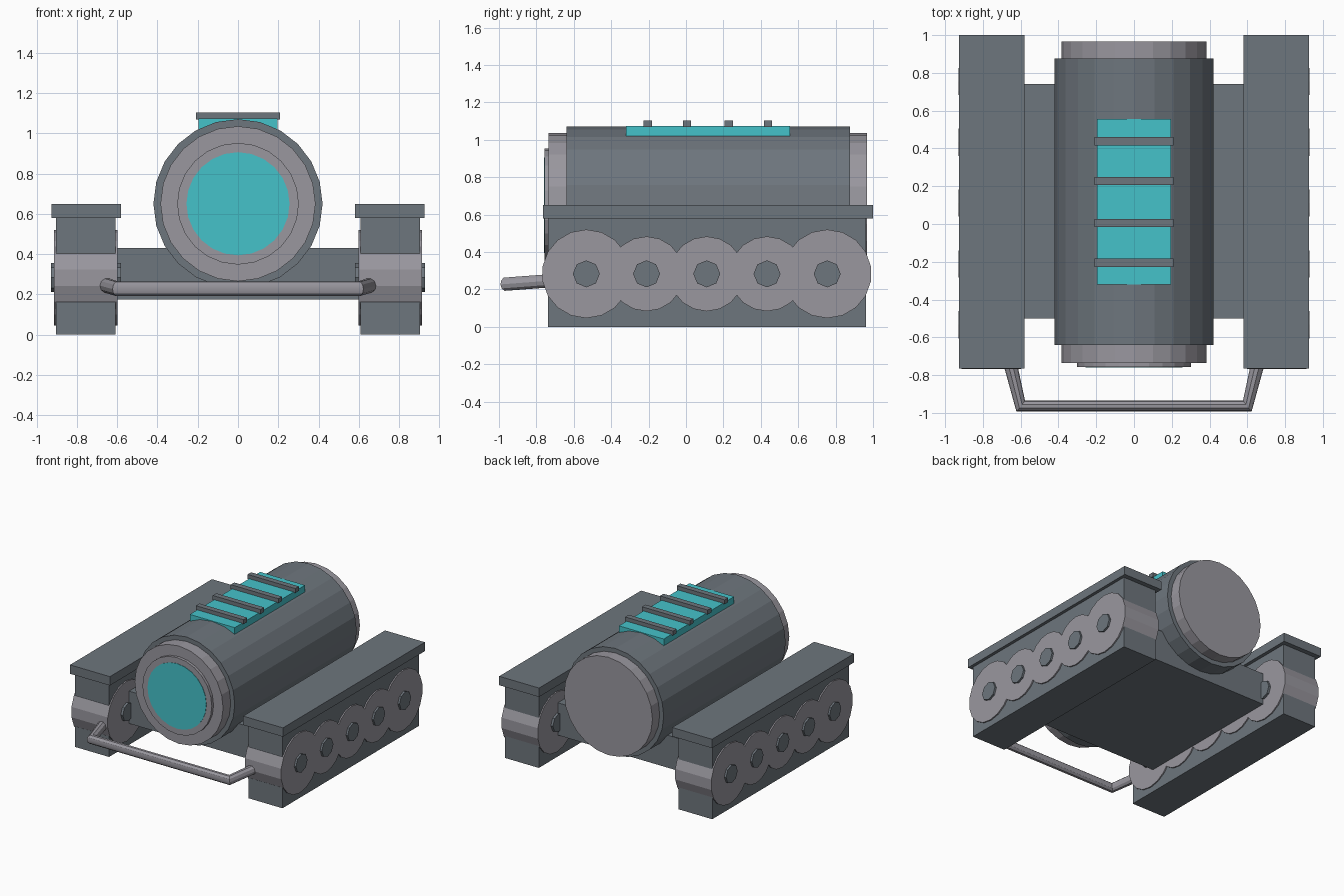
import bpy
import bmesh
from math import sin, cos, tau

if "Cube" in bpy.data.objects:
    bpy.data.objects.remove(bpy.data.objects["Cube"])


def material(name, rgb):
    m = bpy.data.materials.new(name)
    m.use_nodes = True
    m.diffuse_color = (*rgb, 1)
    m.node_tree.nodes["Principled BSDF"].inputs["Base Color"].default_value = (*rgb, 1)
    return m


DARK = material("dark grey", (0.155, 0.18, 0.205))
LIGHT = material("light grey", (0.32, 0.31, 0.345))
CYAN = material("cyan", (0.06, 0.54, 0.59))


def finish(name, bm, mat):
    bmesh.ops.recalc_face_normals(bm, faces=bm.faces)
    mesh = bpy.data.meshes.new(name)
    bm.to_mesh(mesh)
    bm.free()
    mesh.materials.append(mat)
    obj = bpy.data.objects.new(name, mesh)
    bpy.context.collection.objects.link(obj)
    return obj


def box(name, mat, xs, ys, zs):
    bm = bmesh.new()
    bmesh.ops.create_cube(bm, size=1)
    for v in bm.verts:
        v.co = [(r[0] + r[1]) / 2 + c * (r[1] - r[0]) for c, r in zip(v.co, (xs, ys, zs))]
    return finish(name, bm, mat)


def drum(name, mat, axis, span, centre, radius, sides):
    """Prism along x or y with one corner pointing up; centre is (other axis, z)."""
    bm = bmesh.new()
    ends = []
    for s in span:
        ring = []
        for i in range(sides):
            a = tau * i / sides
            u, z = centre[0] + radius * sin(a), centre[1] + radius * cos(a)
            ring.append(bm.verts.new((s, u, z) if axis == "x" else (u, s, z)))
        bm.faces.new(ring)
        ends.append(ring)
    for i in range(sides):
        j = (i + 1) % sides
        bm.faces.new((ends[0][i], ends[0][j], ends[1][j], ends[1][i]))
    return finish(name, bm, mat)


# Hull between the tracks
box("hull", DARK, (-0.61, 0.61), (-0.5, 0.74), (0.175, 0.43))

# Tracks, wheels and hubs on both sides
for side, s in (("left", 1), ("right", -1)):
    def span(a, b):
        return sorted((s * a, s * b))
    box(side + "_track_box", DARK, span(0.607, 0.903), (-0.737, 0.963), (0, 0.6))
    box(side + "_fender", DARK, span(0.58, 0.927), (-0.765, 1.0), (0.58, 0.65))
    for i in range(5):
        y = -0.533 + 0.322 * i
        r = 0.237 if i in (0, 4) else 0.2
        drum(f"{side}_wheel_{i + 1}", LIGHT, "x", span(0.598, 0.913), (y, 0.283), r, 18)
        drum(f"{side}_hub_{i + 1}", DARK, "x", span(0.58, 0.928), (y, 0.283), 0.072, 8)

# Round body with stepped ends
AXIS = (0, 0.65)
drum("body", DARK, "y", (-0.64, 0.877), AXIS, 0.42, 24)
drum("body_core", LIGHT, "y", (-0.735, 0.967), AXIS, 0.385, 24)
drum("front_ring", LIGHT, "y", (-0.757, -0.7), AXIS, 0.302, 24)
drum("front_window", CYAN, "y", (-0.76, -0.755), AXIS, 0.256, 24)

# Roof window and its bars
box("roof_window", CYAN, (-0.195, 0.195), (-0.32, 0.555), (0.97, 1.073))
for i, y in enumerate((-0.205, 0.005, 0.228, 0.438)):
    box(f"roof_bar_{i + 1}", DARK, (-0.208, 0.208), (y - 0.022, y + 0.022), (1.068, 1.103))

# Bent pipe bumper
curve = bpy.data.curves.new("bumper", "CURVE")
curve.dimensions = "3D"
curve.bevel_depth = 0.037
curve.bevel_resolution = 3
curve.use_fill_caps = True
line = curve.splines.new("POLY")
path = [(-0.665, -0.7, 0.248), (-0.6, -0.963, 0.228), (0.6, -0.963, 0.228), (0.665, -0.7, 0.248)]
line.points.add(len(path) - 1)
for p, co in zip(line.points, path):
    p.co = (*co, 1)
curve.materials.append(LIGHT)
bumper = bpy.data.objects.new("bumper", curve)
bpy.context.collection.objects.link(bumper)
bpy.ops.object.select_all(action="DESELECT")
bumper.select_set(True)
bpy.context.view_layer.objects.active = bumper
bpy.ops.object.convert(target="MESH")
bpy.ops.object.shade_smooth_by_angle()
